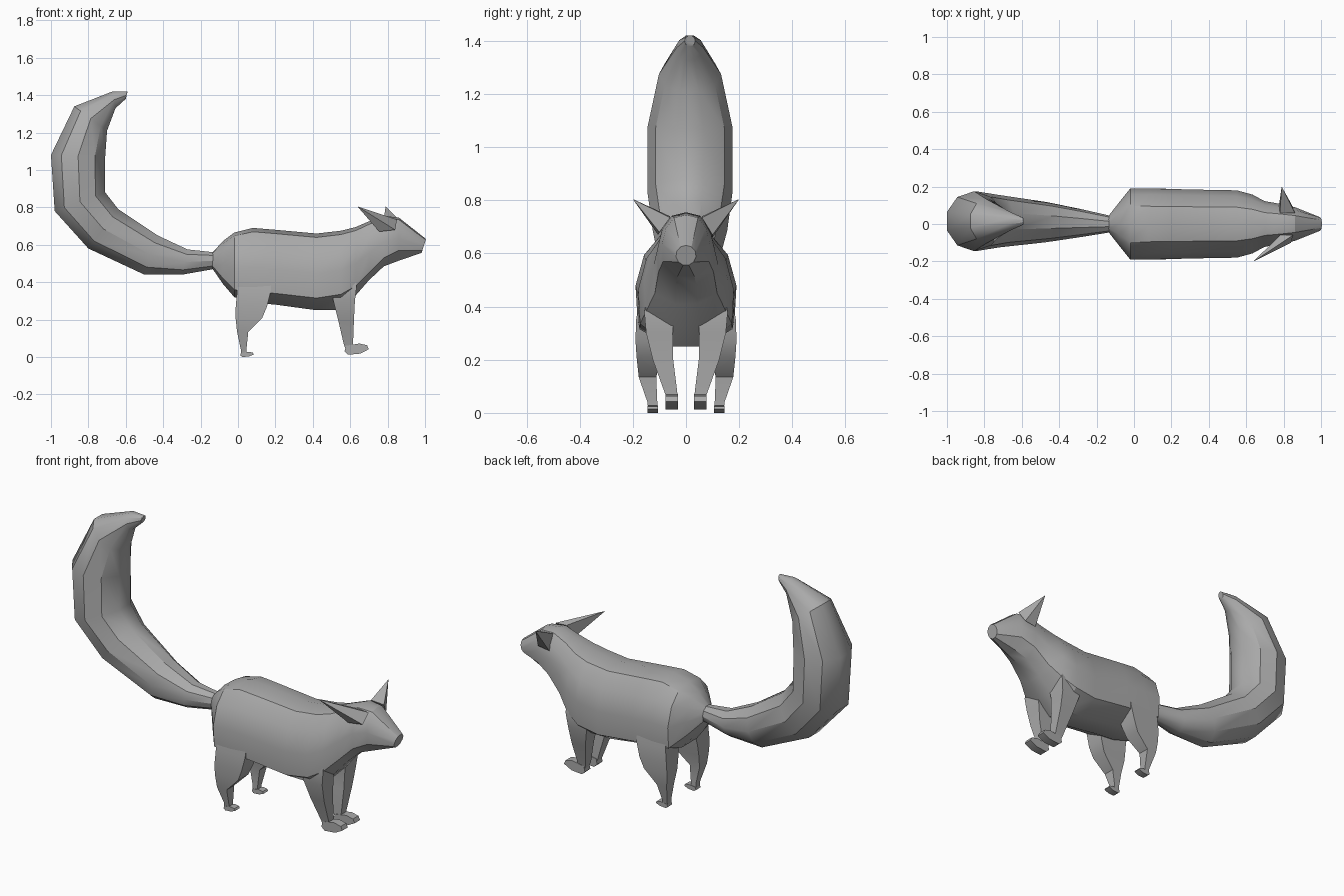
import bpy, bmesh, math
from mathutils import Vector

fur = bpy.data.materials.new("grey fur")
fur.diffuse_color = (0.4, 0.4, 0.4, 1)


def loft(name, rings, angle=30):
    """Skin a list of equal-length point rings and cap both ends."""
    bm = bmesh.new()
    loops = [[bm.verts.new(p) for p in ring] for ring in rings]
    n = len(loops[0])
    for a, b in zip(loops, loops[1:]):
        for i in range(n):
            j = (i + 1) % n
            bm.faces.new((a[i], a[j], b[j], b[i]))
    bm.faces.new(loops[0])
    bm.faces.new(loops[-1])
    bmesh.ops.recalc_face_normals(bm, faces=bm.faces)
    mesh = bpy.data.meshes.new(name)
    bm.to_mesh(mesh)
    bm.free()
    mesh.materials.append(fur)
    obj = bpy.data.objects.new(name, mesh)
    bpy.context.collection.objects.link(obj)
    bpy.ops.object.select_all(action='DESELECT')
    obj.select_set(True)
    bpy.context.view_layer.objects.active = obj
    bpy.ops.object.shade_smooth_by_angle(angle=math.radians(angle))
    return obj


# Body and head: x, spine z, flank z, belly z, half width
def body_ring(x, top, flank, belly, w, slant=0):
    h = top - flank
    half = [(0.5 * w, top - 0.06 * h), (0.83 * w, top - 0.28 * h),
            (w, top - 0.62 * h), (0.96 * w, flank), (0.35 * w, belly)]
    pts = [(0, top)] + half + [(-y, z) for y, z in reversed(half)]
    return [(x - slant * (top - z), y, z) for y, z in pts]


loft("body", [body_ring(*s) for s in [
    (-0.135, 0.56, 0.485, 0.47, 0.045),
    (-0.08, 0.62, 0.42, 0.39, 0.115),
    (-0.02, 0.665, 0.36, 0.32, 0.19),
    (0.08, 0.69, 0.35, 0.29, 0.19),
    (0.2, 0.68, 0.34, 0.28, 0.187),
    (0.42, 0.66, 0.315, 0.25, 0.182),
    (0.55, 0.675, 0.335, 0.25, 0.18),
    (0.63, 0.695, 0.38, 0.33, 0.158),
    (0.70, 0.725, 0.45, 0.41, 0.122),
    (0.78, 0.755, 0.53, 0.485, 0.108),
    (0.86, 0.745, 0.57, 0.515, 0.09)]]
    # round snout end
    + [[(0.993 + 0.012 * math.cos(math.tau * i / 11),
         0.038 * math.sin(math.tau * i / 11),
         0.593 + 0.038 * math.cos(math.tau * i / 11)) for i in range(11)]])

# Tail: outer edge (x, z), inner edge (x, z), half width, side offset
tail = [((-0.13, 0.47), (-0.13, 0.56), 0.045, 0.0),
        ((-0.3, 0.44), (-0.27, 0.575), 0.075, 0.005),
        ((-0.5, 0.44), (-0.43, 0.65), 0.107, 0.01),
        ((-0.8, 0.58), (-0.64, 0.79), 0.14, 0.015),
        ((-0.98, 0.78), (-0.71, 0.88), 0.16, 0.015),
        ((-1.0, 1.08), (-0.71, 1.07), 0.16, 0.015),
        ((-0.875, 1.34), (-0.7, 1.21), 0.117, 0.015),
        ((-0.67, 1.42), (-0.655, 1.33), 0.05, 0.015),
        ((-0.59, 1.42), (-0.60, 1.38), 0.02, 0.015)]


def tail_ring(outer, inner, w, off):
    o, i = Vector(outer), Vector(inner)
    ring = []
    for k in range(10):
        a = math.tau * (k + 0.5) / 10
        p = (o + i) / 2 + (o - i) / 2 * math.cos(a) / math.cos(math.pi / 10)
        ring.append((p.x, off + w * math.sin(a), p.y))
    return ring


loft("tail", [tail_ring(*t) for t in tail], 35)


# Legs: rings of z, back x, front x, inner y, outer y
def leg(name, rows, side):
    rings = []
    for z, x0, x1, y0, y1 in rows:
        rings.append([(x, side * y, z) for x, y in
                      ((x0, y0), (x0, y1), (x1, y1), (x1, y0))])
    return loft(name, rings)


def foot(name, x0, x1, y0, y1, z0, z1, side):
    """Flat paw with a rounded side outline that rises at the toe."""
    h = z1 - z0
    outline = [(0, 0.3), (0.15, 0), (0.65, 0.1), (1, 0.5),
               (0.92, 0.85), (0.6, 1), (0.05, 0.8)]
    return loft(name, [[(x0 + u * (x1 - x0), side * y, z0 + v * h)
                        for u, v in outline] for y in (y0, y1)])


for side, word in ((-1, "near"), (1, "far")):
    leg("hind_leg_" + word, [
        (0.01, 0.015, 0.045, 0.108, 0.142),
        (0.04, 0.015, 0.045, 0.108, 0.145),
        (0.135, -0.005, 0.055, 0.112, 0.178),
        (0.21, -0.013, 0.13, 0.095, 0.186),
        (0.27, -0.012, 0.155, 0.085, 0.19),
        (0.35, -0.005, 0.175, 0.07, 0.188),
        (0.45, 0.0, 0.18, 0.06, 0.17)], side)
    foot("hind_foot_" + word, 0.012, 0.085, 0.105, 0.145, 0.0, 0.028, side)
    leg("front_leg_" + word, [
        (0.03, 0.58, 0.615, 0.035, 0.072),
        (0.07, 0.565, 0.615, 0.032, 0.078),
        (0.2, 0.535, 0.62, 0.048, 0.125),
        (0.3, 0.51, 0.625, 0.05, 0.15),
        (0.38, 0.49, 0.635, 0.045, 0.157),
        (0.46, 0.48, 0.62, 0.04, 0.14)], side)
    foot("front_foot_" + word, 0.57, 0.70, 0.03, 0.078, 0.012, 0.072, side)


# Ears: pointed shells, the near one swept back
def ear(name, base, tip):
    c = sum((Vector(p) for p in base), Vector()) / len(base)
    t = Vector(tip)
    end = [t + (Vector(p) - c) * 0.02 for p in base]
    return loft(name, [base, end], 20)


ear("near_ear", [(0.85, -0.06, 0.735), (0.84, -0.10, 0.68),
                 (0.755, -0.105, 0.67), (0.78, -0.06, 0.74)], (0.642, -0.198, 0.803))
ear("far_ear", [(0.86, 0.06, 0.735), (0.845, 0.10, 0.67),
                (0.775, 0.10, 0.66), (0.78, 0.06, 0.74)], (0.79, 0.198, 0.803))
